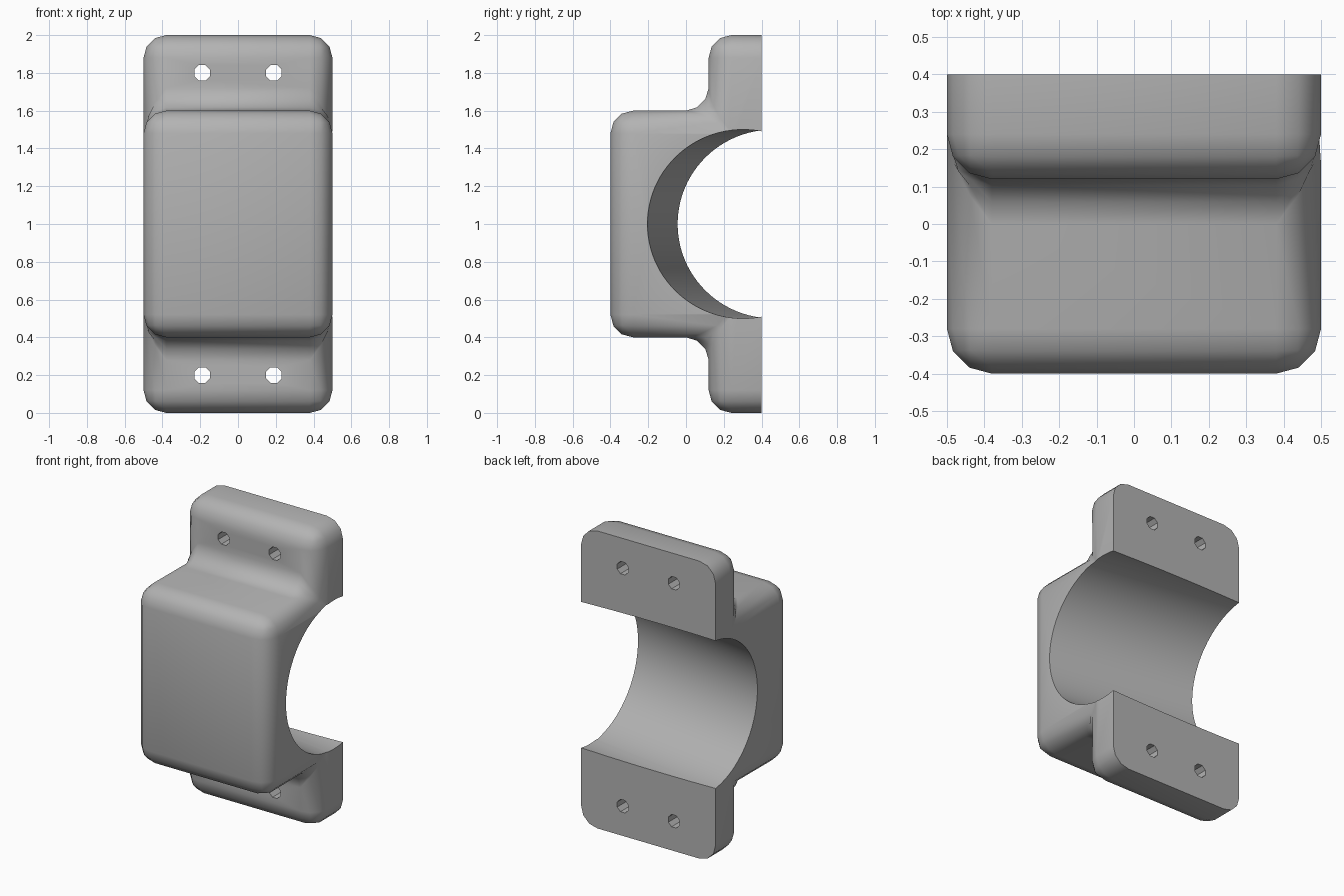
import bpy, bmesh, math
from mathutils import Matrix

cube = bpy.data.objects.get("Cube")
if cube:
    bpy.data.objects.remove(cube, do_unlink=True)

grey = bpy.data.materials.new("plain grey")
grey.use_nodes = True
grey.diffuse_color = (0.45, 0.45, 0.45, 1)
grey.node_tree.nodes["Principled BSDF"].inputs["Base Color"].default_value = grey.diffuse_color

BACK = 0.4


def add_object(name, bm):
    mesh = bpy.data.meshes.new(name)
    bm.to_mesh(mesh)
    bm.free()
    mesh.materials.append(grey)
    obj = bpy.data.objects.new(name, mesh)
    bpy.context.collection.objects.link(obj)
    return obj


def cutter(name, radius, sides, depth, matrix):
    bm = bmesh.new()
    bmesh.ops.create_cone(bm, cap_ends=True, segments=sides, radius1=radius,
                          radius2=radius, depth=depth, matrix=matrix)
    obj = add_object(name, bm)
    obj.hide_render = True
    return obj


# Stepped side profile (y, z), extruded across the width
half = [(BACK, 2), (0.12, 2), (0.12, 1.6), (-0.4, 1.6)]
profile = half + [(y, 2 - z) for y, z in reversed(half)]
bm = bmesh.new()
face = bm.faces.new([bm.verts.new((-0.5, y, z)) for y, z in profile])
extruded = bmesh.ops.extrude_face_region(bm, geom=[face])["geom"]
bmesh.ops.translate(bm, vec=(1, 0, 0),
                    verts=[v for v in extruded if isinstance(v, bmesh.types.BMVert)])
bmesh.ops.recalc_face_normals(bm, faces=bm.faces)

# Round every edge except the rim of the flat back
edges = [e for e in bm.edges if not all(v.co.y > BACK - 0.01 for v in e.verts)]
bmesh.ops.bevel(bm, geom=edges, offset=0.12, segments=3, profile=0.5,
                affect='EDGES', clamp_overlap=True)
clamp = add_object("clamp_half", bm)

# Slightly skewed bore and four bolt holes
skew = math.atan(0.16)
cutters = [cutter("bore_cutter", 0.5, 96, 2,
                  Matrix.Translation((0, 0.382, 1)) @ Matrix.Rotation(-skew, 4, 'Z')
                  @ Matrix.Rotation(math.pi / 2, 4, 'Y'))]
for x in (-0.19, 0.19):
    for z in (0.2, 1.8):
        cutters.append(cutter("bolt_hole_cutter", 0.045, 8, 2,
                              Matrix.Translation((x, 0.2, z))
                              @ Matrix.Rotation(math.pi / 2, 4, 'X')
                              @ Matrix.Rotation(math.pi / 8, 4, 'Z')))

bpy.ops.object.select_all(action='DESELECT')
bpy.context.view_layer.objects.active = clamp
clamp.select_set(True)
for tool in cutters:
    mod = clamp.modifiers.new("cut", 'BOOLEAN')
    mod.operation = 'DIFFERENCE'
    mod.solver = 'EXACT'
    mod.object = tool
    bpy.ops.object.modifier_apply(modifier=mod.name)
for tool in cutters:
    bpy.data.objects.remove(tool, do_unlink=True)

bpy.ops.object.shade_smooth_by_angle(angle=math.radians(40))
